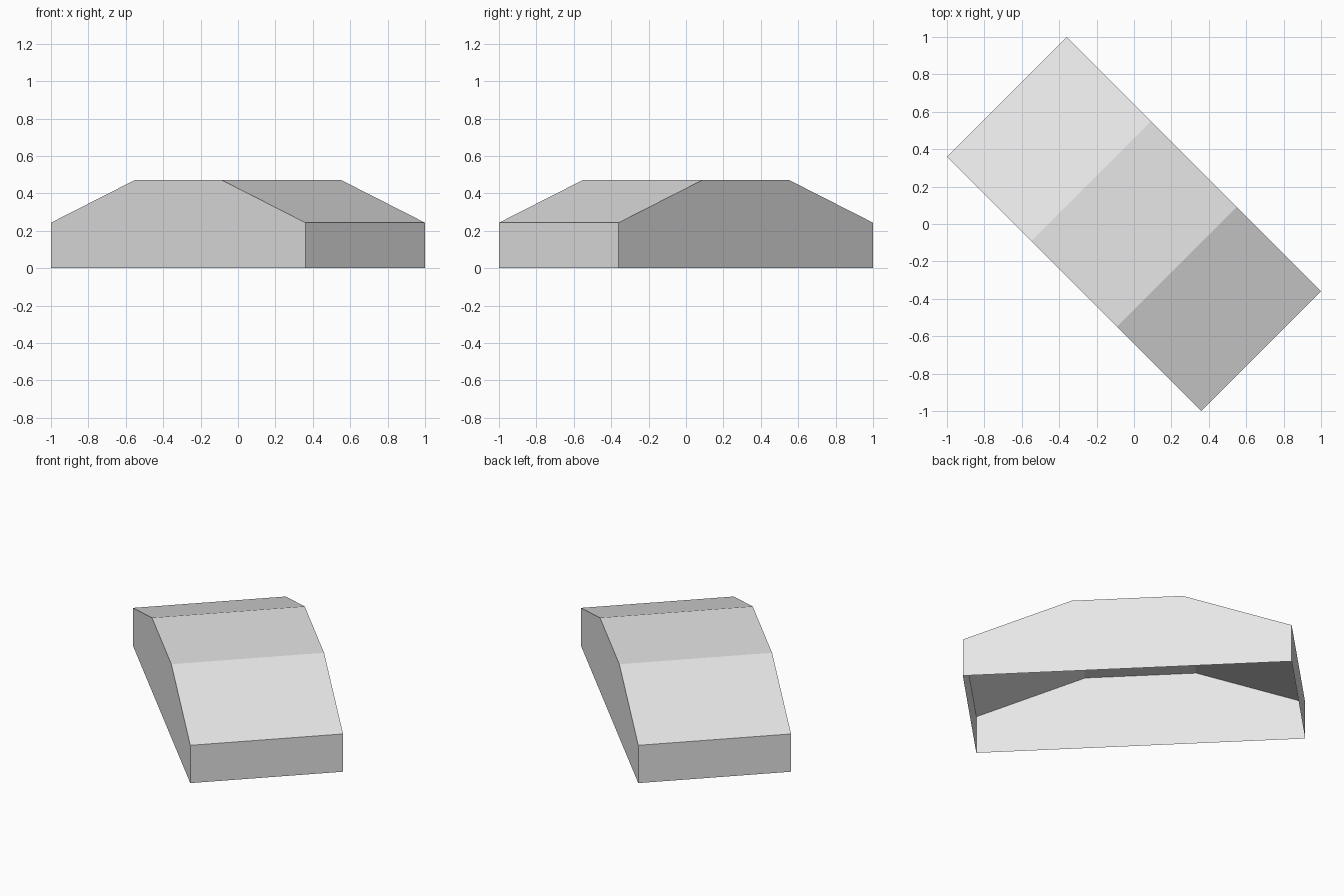
import bpy
import bmesh
import math
from mathutils import Matrix

cube = bpy.data.objects.get("Cube")
if cube:
    bpy.data.objects.remove(cube, do_unlink=True)

HALF_LENGTH = 0.962   # along the long axis
HALF_WIDTH = 0.452
HALF_RIDGE = 0.325    # flat part of the roof
WALL_HEIGHT = 0.243
ROOF_HEIGHT = 0.472

# Plain grey material
grey = bpy.data.materials.new("light_grey")
grey.use_nodes = True
colour = (0.8, 0.8, 0.8, 1.0)
grey.diffuse_color = colour
grey.node_tree.nodes["Principled BSDF"].inputs["Base Color"].default_value = colour

# Side profile, mirrored about the middle
half = [(HALF_LENGTH, 0), (HALF_LENGTH, WALL_HEIGHT), (HALF_RIDGE, ROOF_HEIGHT)]
profile = half + [(-x, z) for x, z in reversed(half)]

# Extrude the profile across the width
bm = bmesh.new()
side = bm.faces.new([bm.verts.new((x, -HALF_WIDTH, z)) for x, z in profile])
extruded = bmesh.ops.extrude_face_region(bm, geom=[side], use_keep_orig=True)
new_verts = [g for g in extruded["geom"] if isinstance(g, bmesh.types.BMVert)]
bmesh.ops.translate(bm, verts=new_verts, vec=(0, 2 * HALF_WIDTH, 0))
bmesh.ops.recalc_face_normals(bm, faces=bm.faces)

# Open the underside so the cover is a hollow shell
floor = [f for f in bm.faces if all(v.co.z < 0.001 for v in f.verts)]
bmesh.ops.delete(bm, geom=floor, context="FACES_ONLY")

# Set the cover diagonally
bm.transform(Matrix.Rotation(math.radians(-45), 4, "Z"))

mesh = bpy.data.meshes.new("hollow_cover")
bm.to_mesh(mesh)
bm.free()
mesh.materials.append(grey)
cover = bpy.data.objects.new("hollow_cover", mesh)
bpy.context.collection.objects.link(cover)
